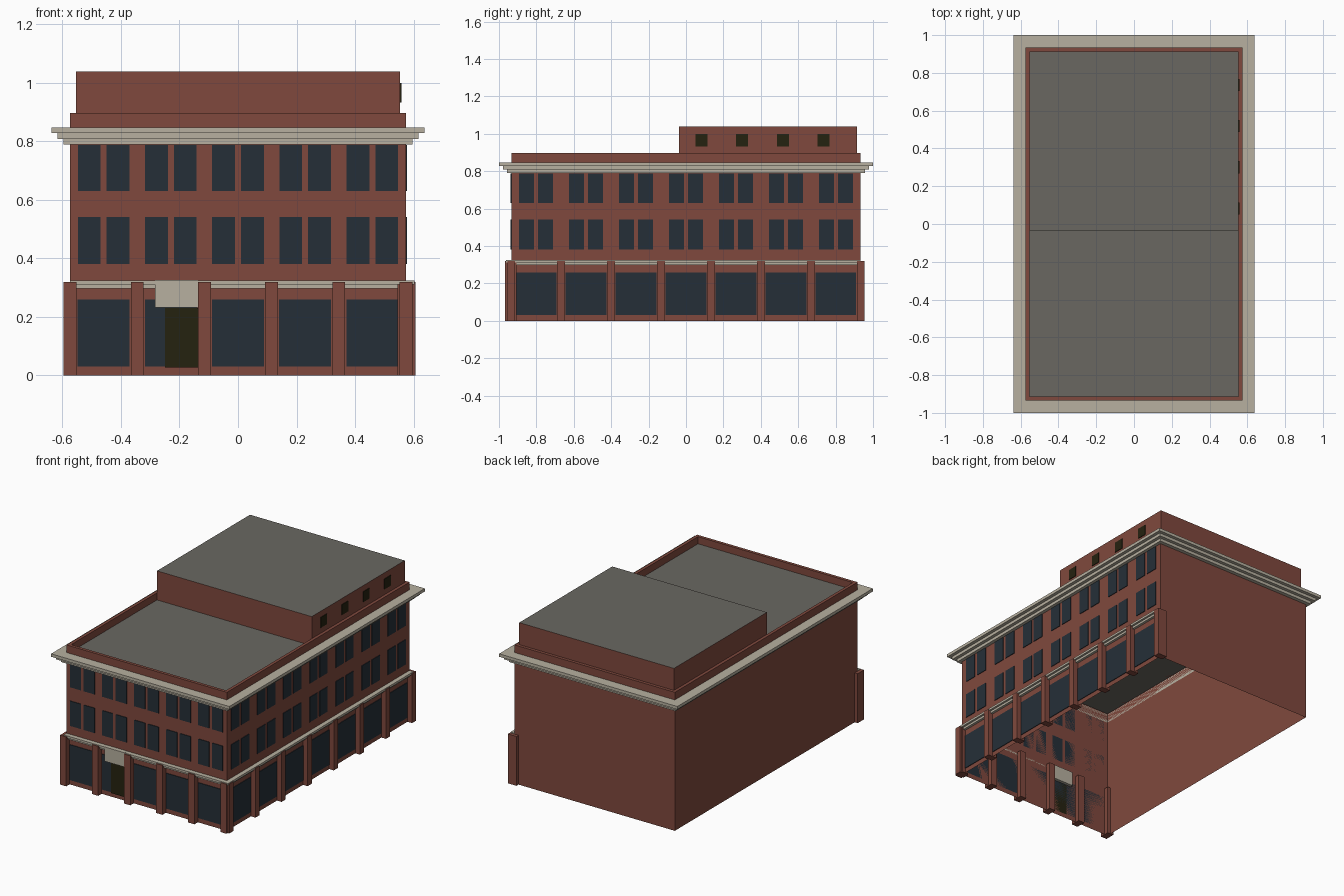
import bpy
import bmesh

cube = bpy.data.objects.get("Cube")
if cube:
    bpy.data.objects.remove(cube, do_unlink=True)


def material(name, r, g, b):
    m = bpy.data.materials.new(name)
    m.use_nodes = True
    m.diffuse_color = (r, g, b, 1)
    m.node_tree.nodes["Principled BSDF"].inputs["Base Color"].default_value = (r, g, b, 1)
    return m


BRICK = material("red_brick", 0.214, 0.066, 0.047)
STONE = material("pale_stone", 0.475, 0.435, 0.35)
ROOF = material("grey_roof", 0.144, 0.137, 0.12)
GLASS = material("dark_glass", 0.0185, 0.0284, 0.039)
DOOR = material("dark_door", 0.0185, 0.0159, 0.005)


def finish(name, bm, *mats):
    bmesh.ops.recalc_face_normals(bm, faces=bm.faces)
    mesh = bpy.data.meshes.new(name)
    bm.to_mesh(mesh)
    bm.free()
    for m in mats:
        mesh.materials.append(m)
    ob = bpy.data.objects.new(name, mesh)
    bpy.context.collection.objects.link(ob)
    return ob


def add_box(bm, x0, x1, y0, y1, z0, z1):
    verts = bmesh.ops.create_cube(bm, size=1)["verts"]
    for v in verts:
        v.co.x = x1 if v.co.x > 0 else x0
        v.co.y = y1 if v.co.y > 0 else y0
        v.co.z = z1 if v.co.z > 0 else z0


def boxes(name, mat, specs):
    bm = bmesh.new()
    for s in specs:
        add_box(bm, *s)
    return finish(name, bm, mat)


def frame(name, mat, outer, inner, z0, z1):
    """Rectangular ring between two half-size rectangles."""
    bm = bmesh.new()
    loops = []
    for (hx, hy), z in ((outer, z0), (outer, z1), (inner, z1), (inner, z0)):
        corners = ((-hx, -hy), (hx, -hy), (hx, hy), (-hx, hy))
        loops.append([bm.verts.new((x, y, z)) for x, y in corners])
    for i in range(4):
        a, b = loops[i], loops[(i + 1) % 4]
        for j in range(4):
            k = (j + 1) % 4
            bm.faces.new((a[j], a[k], b[k], b[j]))
    return finish(name, bm, mat)


def roofed_block(name, x0, x1, y0, y1, z0, z1):
    """Brick walls open underneath, with a grey top."""
    bm = bmesh.new()
    add_box(bm, x0, x1, y0, y1, z0, z1)
    bm.normal_update()
    bmesh.ops.delete(bm, geom=[f for f in bm.faces if f.normal.z < -0.5], context='FACES')
    for f in bm.faces:
        f.material_index = 1 if f.normal.z > 0.5 else 0
    return finish(name, bm, BRICK, ROOF)


HX, HY = 0.574, 0.934           # half size of the walls
ROOF_Z = 0.85
BAY_X, BAY_Y = 0.2295, 0.267    # bay spacing on front and side
T = 0.004                       # plate thickness

# Main block, parapet and penthouse
roofed_block("main_walls", -HX, HX, -HY, HY, 0, ROOF_Z)
frame("parapet", BRICK, (HX, HY), (0.554, 0.914), ROOF_Z, 0.896)
roofed_block("penthouse", -0.554, 0.554, -0.037, 0.914, ROOF_Z, 1.038)

# Stepped roof cornice
for i, out in enumerate((0.022, 0.043, 0.064)):
    z = 0.789 + i * 0.0193
    frame(f"cornice_step_{i + 1}", STONE, (HX + out, HY + out + 0.002), (HX, HY), z, z + 0.0193)

# Ledge above the shops, on front and left side
for i, (out, z0, z1) in enumerate(((0.016, 0.297, 0.311), (0.029, 0.311, 0.325))):
    boxes(f"shop_ledge_{i + 1}", STONE, [
        (-HX, HX + out, -HY - out, -HY, z0, z1),
        (HX, HX + out, -HY, HY, z0, z1)])

# Pillars
boxes("front_pillars", BRICK,
      [((i - 2.5) * BAY_X - 0.022, (i - 2.5) * BAY_X + 0.022, -0.969, -0.905, 0, 0.32)
       for i in range(6)])
boxes("side_pillars", BRICK,
      [(0.545, 0.607, (i - 3.5) * BAY_Y - 0.021, (i - 3.5) * BAY_Y + 0.021, 0, 0.319)
       for i in range(8)])


def front_plate(x0, x1, z0, z1, t=T):
    return (x0, x1, -HY - t, -HY, z0, z1)


def side_plate(y0, y1, z0, z1):
    return (HX, HX + T, y0, y1, z0, z1)


# Shop and upper windows
FLOORS = ((0.381, 0.542), (0.631, 0.787))
shops, uppers = [], []
for i in range(5):
    c = (i - 2) * BAY_X
    shops.append(front_plate(c - 0.089, c + 0.089, 0.03, 0.259))
    for z0, z1 in FLOORS:
        for s in (-0.049, 0.049):
            uppers.append(front_plate(c + s - 0.039, c + s + 0.039, z0, z1))
for i in range(7):
    c = (i - 3) * BAY_Y
    shops.append(side_plate(c - 0.109, c + 0.109, 0.03, 0.257))
    for z0, z1 in FLOORS:
        for s in (-0.051, 0.051):
            uppers.append(side_plate(c + s - 0.04, c + s + 0.04, z0, z1))
boxes("shop_windows", GLASS, shops)
boxes("upper_windows", GLASS, uppers)

# Entrance
boxes("entrance_door", DOOR, [front_plate(-0.25, -0.137, 0.027, 0.23, 0.008)])
boxes("entrance_canopy", STONE, [(-0.283, -0.137, -0.963, -0.915, 0.233, 0.3255)])

# Penthouse windows
boxes("penthouse_windows", DOOR,
      [(0.554, 0.554 + T, y - 0.032, y + 0.032, 0.933, 1.0)
       for y in (0.083 + i * 0.2175 for i in range(4))])
